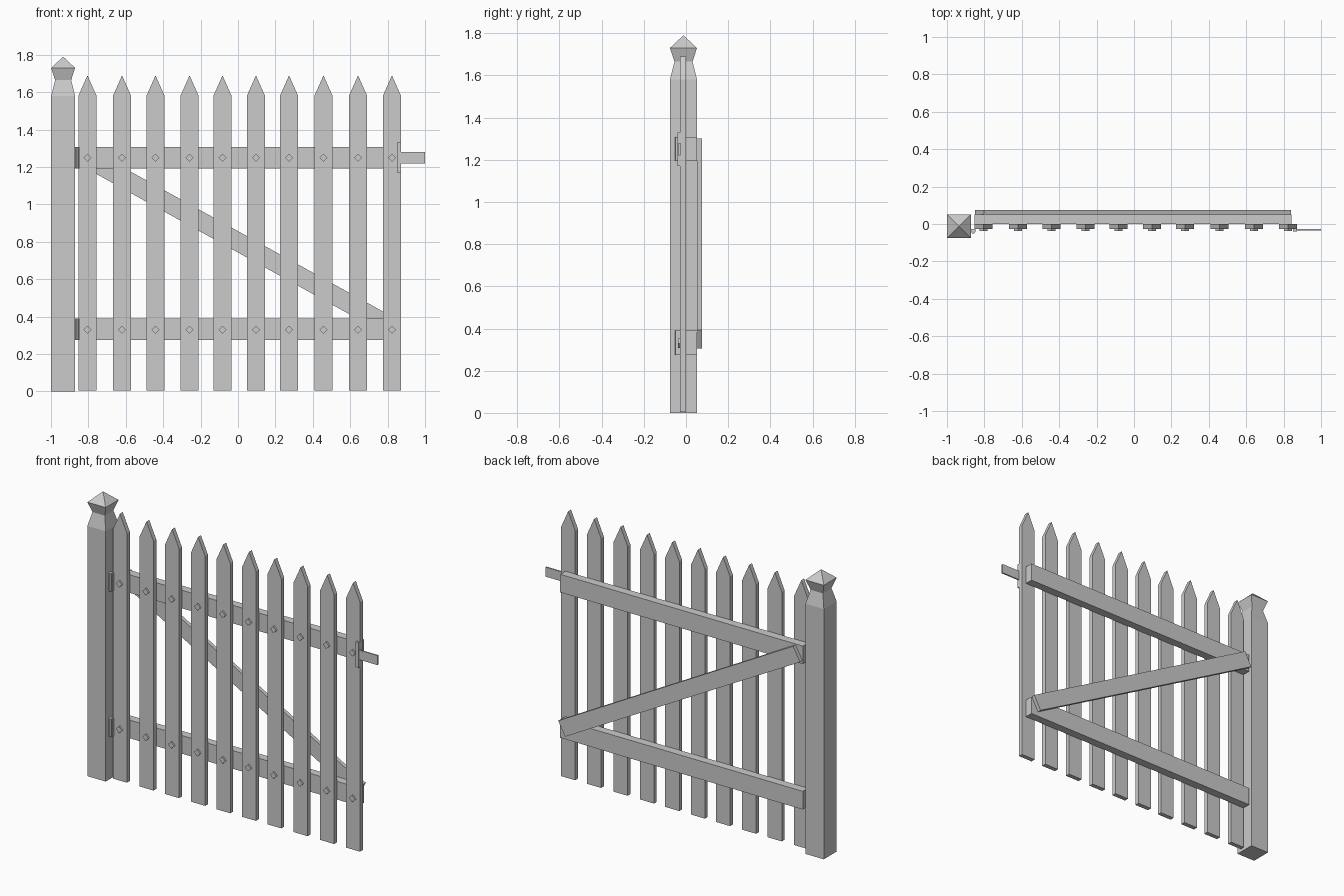
import bpy, math

if "Cube" in bpy.data.objects:
    bpy.data.objects.remove(bpy.data.objects["Cube"])


def mesh_object(name, verts, faces):
    me = bpy.data.meshes.new(name)
    me.from_pydata(verts, [], faces)
    me.update()
    ob = bpy.data.objects.new(name, me)
    bpy.context.collection.objects.link(ob)
    return ob


def prism(name, outline, y0, y1):
    """Extrude an x-z outline (counter-clockwise seen from the front) from y0 to y1."""
    n = len(outline)
    verts = [(x, y, z) for y in (y0, y1) for x, z in outline]
    faces = [tuple(range(n)), tuple(range(2 * n - 1, n - 1, -1))]
    faces += [(i, i + n, (i + 1) % n + n, (i + 1) % n) for i in range(n)]
    return mesh_object(name, verts, faces)


def box(name, x0, x1, y0, y1, z0, z1):
    return prism(name, [(x0, z0), (x1, z0), (x1, z1), (x0, z1)], y0, y1)


# Gate post: stacked square sections ending in a pyramid cap
px, py = -0.935, -0.012
sections = [(0.064, 0), (0.064, 1.58), (0.043, 1.665), (0.064, 1.73)]
verts = [(px + sx * h, py + sy * h, z) for h, z in sections
         for sx, sy in ((-1, -1), (1, -1), (1, 1), (-1, 1))]
verts.append((px, py, 1.79))
faces = [(3, 2, 1, 0)]
for s in range(3):
    for i in range(4):
        j = (i + 1) % 4
        faces.append((4 * s + i, 4 * s + j, 4 * s + 4 + j, 4 * s + 4 + i))
faces += [(12 + i, 12 + (i + 1) % 4, 16) for i in range(4)]
mesh_object("gate_post", verts, faces)

# Pointed pickets, each with a diamond bolt head at both rails
centres = [-0.805, -0.62, -0.441, -0.259, -0.083, 0.096, 0.273, 0.457, 0.642, 0.823]
w, r = 0.049, 0.022
for k, x in enumerate(centres, 1):
    prism(f"picket_{k}", [(x - w, 0.005), (x + w, 0.005), (x + w, 1.58),
                          (x, 1.69), (x - w, 1.58)], -0.028, 0)
    for label, z in (("lower", 0.33), ("upper", 1.25)):
        prism(f"{label}_bolt_{k}", [(x, z - r), (x + r, z), (x, z + r), (x - r, z)],
              -0.038, -0.026)

# Horizontal rails and their hinges
for label, z0, z1 in (("lower", 0.275, 0.39), ("upper", 1.193, 1.307)):
    box(f"{label}_rail", -0.852, 0.842, 0, 0.052, z0, z1)
    box(f"{label}_hinge_leaf", -0.872, -0.848, -0.042, -0.026, z0, z1)
    bpy.ops.mesh.primitive_cylinder_add(vertices=8, radius=0.01, depth=z1 - z0,
                                        location=(-0.86, -0.042, (z0 + z1) / 2))
    bpy.context.object.name = f"{label}_hinge_barrel"

# Diagonal brace on the back of the rails
brace = box("diagonal_brace", -0.938, 0.938, -0.012, 0.012, -0.05, 0.05)
brace.location = (-0.005, 0.064, 0.803)
brace.rotation_euler.y = math.radians(29)

# Latch plate and bar
box("latch_plate", 0.85, 0.872, -0.041, -0.025, 1.17, 1.33)
box("latch_bar", 0.86, 1.0, -0.036, -0.027, 1.22, 1.28)
